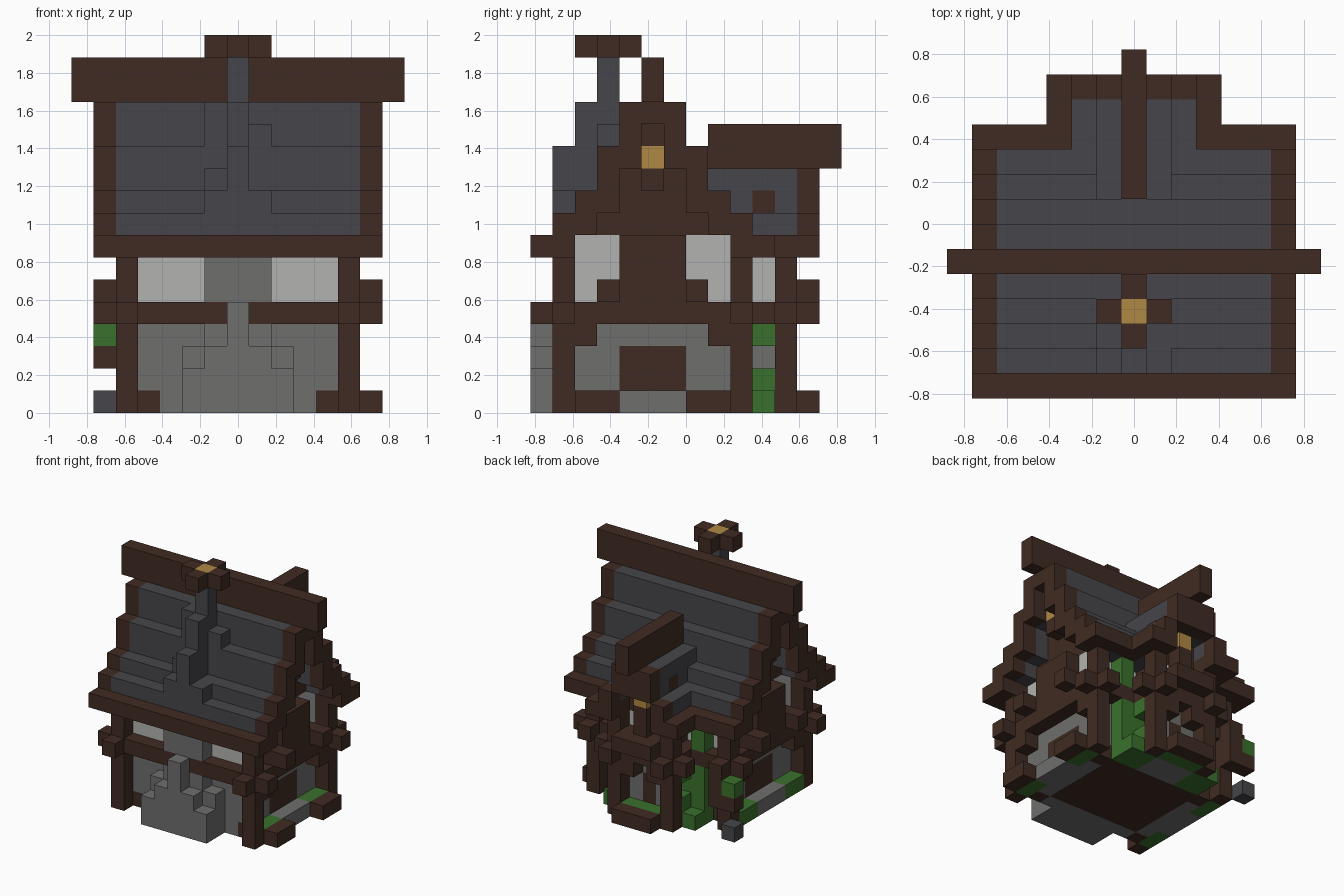
import bpy, bmesh
from mathutils import Vector

cube = bpy.data.objects.get("Cube")
if cube:
    bpy.data.objects.remove(cube)

U = 2 / 17                      # size of one block
NX, NY = 15, 14                 # footprint in blocks
COLOURS = {
    "dark_wood": (0.051, 0.024, 0.016),
    "slate": (0.061, 0.061, 0.069),
    "stone": (0.156, 0.156, 0.154),
    "window_pane": (0.45, 0.45, 0.44),
    "leaf_green": (0.042, 0.165, 0.026),
    "lantern_gold": (0.43, 0.25, 0.058),
}
MATS = {}
for name, rgb in COLOURS.items():
    m = bpy.data.materials.new(name)
    m.use_nodes = True
    m.diffuse_color = (*rgb, 1)
    bsdf = m.node_tree.nodes["Principled BSDF"]
    bsdf.inputs["Base Color"].default_value = (*rgb, 1)
    bsdf.inputs["Roughness"].default_value = 0.9
    MATS[name] = m

cells = {}                      # block position -> (part, material)


def span(r):
    return range(r, r + 1) if isinstance(r, int) else range(*r)


def fill(part, mat, x, y, z):
    """Fill a box of blocks; later parts replace earlier ones."""
    for i in span(x):
        for j in span(y):
            for k in span(z):
                cells[i, j, k] = (part, mat)


def pair(part, mat, x, y, z):
    """Fill a box and its mirror image across the centre."""
    fill(part, mat, x, y, z)
    fill(part, mat, NX - 1 - x if isinstance(x, int) else (NX - x[1], NX - x[0]), y, z)


W, S, G, P, L, A = "dark_wood", "slate", "stone", "window_pane", "leaf_green", "lantern_gold"

# Foundation, floor and stone walls
fill("walls", G, (3, 12), (2, 9), (0, 4))
fill("walls", G, (6, 9), (9, 11), (0, 4))
fill("floor", W, (4, 11), (3, 9), 0)
pair("side_steps", G, 12, (4, 7), 0)
pair("doors", W, 11, (4, 7), (1, 3))

# Upper storey: wooden walls with pale windows
fill("upper_walls", W, (3, 12), (2, 9), (4, 8))
fill("upper_walls", W, (6, 9), (9, 11), (4, 8))
pair("front_windows", P, (3, 6), 2, (5, 8))
for y in ((2, 4), (7, 9)):
    pair("side_windows", P, 11, y, (5, 8))
pair("annex_windows", P, 8, 10, (5, 8))
pair("back_windows", P, (9, 12), 8, (5, 8))

# Main roof: stepped slate with wooden verges, gable walls inside
TOPS = [8, 9, 10, 12, 14, 14]
LOWS = [7, 7, 8, 9, 11, 13]
for j in range(11):
    d = min(j, 10 - j)
    fill("main_roof", S, (2, 13), j, (LOWS[d], TOPS[d]))
    pair("roof_verges", W, 13, j, (LOWS[d], TOPS[d]))
    if 2 <= j <= 8:
        pair("gable_walls", W, 11, j, (8, LOWS[d]))
fill("front_eave", W, (1, 14), 0, 7)
fill("back_eave", W, (1, 14), 10, 7)
fill("ridge_beam", W, (0, 15), 5, (14, 16))

# Rear annex roof with its own ridge
for x, low, top in ((7, 9, 11), (8, 9, 11), (9, 7, 9)):
    pair("annex_roof", S, x, (8, 12), (low, top))
    pair("annex_verge", W, x, 12, (low, top))
pair("annex_eaves", W, 10, (10, 13), 7)
fill("annex_gable", W, (6, 9), 10, (8, 10))
fill("annex_ridge", W, 7, (8, 14), (11, 13))

# Timber frame posts and beams
for y in (1, 9):
    pair("corner_posts", W, 12, y, (0, 8))
pair("annex_posts", W, 9, 11, (0, 8))
fill("front_beam", W, (1, 14), 1, 4)
pair("side_beams", W, 12, (0, 11), 4)
pair("back_beams", W, (9, 14), 9, 4)
fill("annex_beam", W, (4, 11), 11, 4)
pair("annex_side_beams", W, 9, (9, 13), 4)

# Braces, sills and panels on the side walls
for y in (2, 8):
    pair("side_braces", W, 12, y, 3)
    pair("side_sleepers", W, 11, y, 0)
for y in (3, 7):
    pair("side_sills", W, 13, y, 5)
    pair("side_sills", W, 12, y, 5)
pair("side_panels", W, 12, (4, 7), (5, 8))
for y in ((2, 4), (7, 9)):
    fill("planter_edge", W, 13, y, 0)
    pair("grass", L, 12, y, 0)

# Braces, sill and planter at the back of the annex
fill("annex_sill", W, (6, 9), 12, 5)
fill("annex_panel", W, 7, 11, (5, 8))
pair("annex_braces", W, 8, 11, 3)
pair("annex_braces", W, 8, 11, 5)
fill("annex_planter", W, (6, 9), 12, 0)
fill("annex_grass", L, (6, 9), 11, 0)
fill("annex_door", W, 7, 10, (1, 3))

# Lanterns set in wooden brackets under the ridges
pair("gable_bracket", W, 12, 5, (10, 13))
pair("gable_lantern", A, 12, 5, 11)
fill("annex_bracket", W, 7, 11, (7, 10))
fill("annex_lantern", A, 7, 11, 8)

# Chimney: spreading base, shaft through the eave, stepped stack and cap
fill("chimney_base", G, (5, 10), 1, (0, 3))
fill("chimney_base", G, (6, 9), 1, (0, 4))
fill("chimney_base", G, (5, 10), 0, (0, 2))
fill("chimney_base", G, (6, 9), 0, (0, 3))
fill("chimney_base", G, 7, 0, (0, 5))
fill("chimney_shaft", G, (6, 9), 1, (5, 8))
fill("chimney_stack", S, (6, 9), 1, (8, 10))
for x, y, top in ((7, 1, 12), (7, 2, 14), (7, 3, 16), (6, 2, 11), (6, 3, 14), (8, 3, 13)):
    fill("chimney_stack", S, x, y, (9, top))
fill("chimney_cap", W, (6, 9), 3, 16)
fill("chimney_cap", W, 7, (2, 5), 16)
fill("chimney_glow", A, 7, 3, 16)

# Climbing plants in the rear corners and loose blocks at the left
pair("vines", L, (9, 11), 10, 0)
pair("vines", L, (9, 11), 9, (0, 2))
pair("vines", L, 9, 10, 1)
pair("vines", L, (9, 11), 9, (2, 4))
pair("vines", L, 9, 10, 3)
pair("vines", L, 10, 9, (5, 7))
fill("hanging_plant", L, 1, 10, 3)
fill("plant_shelf", W, 1, 10, 2)
fill("plant_shelf", W, 2, 10, (2, 4))
fill("loose_block", S, 1, 10, 0)

# Turn each part into a mesh made of its exposed block faces
DIRS = [Vector(s * c for c in axis) for axis in ((1, 0, 0), (0, 1, 0), (0, 0, 1)) for s in (1, -1)]
parts = {}
for pos, (part, mat) in cells.items():
    parts.setdefault((part, mat), []).append(Vector(pos))

for (part, mat), blocks in parts.items():
    bm = bmesh.new()
    for b in blocks:
        centre = b + Vector((0.5 - NX / 2, 0.5 - NY / 2, 0.5))
        for n in DIRS:
            if tuple(int(c) for c in b + n) in cells:
                continue
            u = Vector((n.y, n.z, n.x))
            v = n.cross(u)
            ring = [(1, 1), (-1, 1), (-1, -1), (1, -1)]
            bm.faces.new([bm.verts.new((centre + (n + u * s + v * t) / 2) * U) for s, t in ring])
    if bm.faces:
        bmesh.ops.remove_doubles(bm, verts=bm.verts, dist=U / 100)
        mesh = bpy.data.meshes.new(part)
        bm.to_mesh(mesh)
        mesh.materials.append(MATS[mat])
        bpy.context.collection.objects.link(bpy.data.objects.new(part, mesh))
    bm.free()
